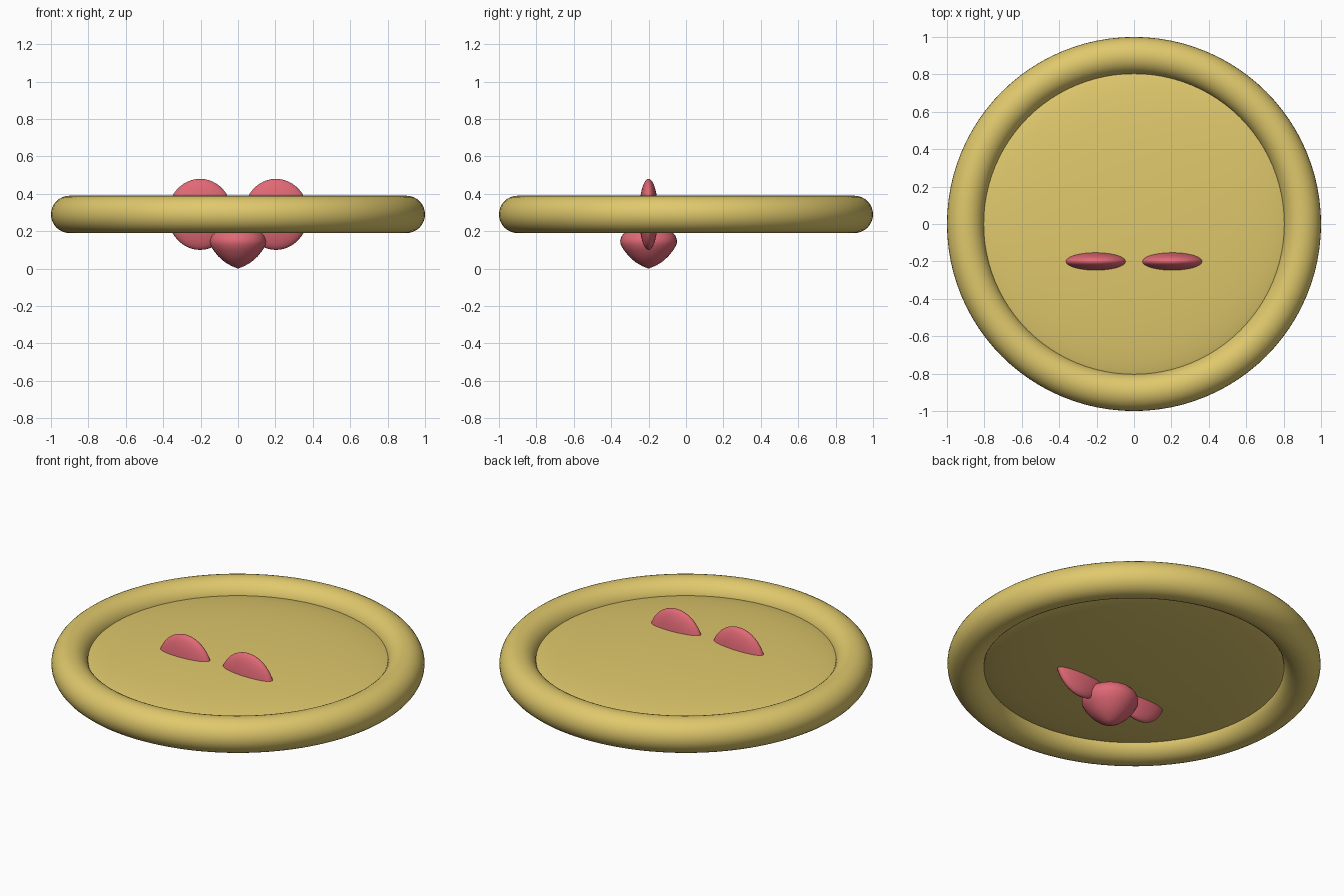
import bpy
import math

if "Cube" in bpy.data.objects:
    bpy.data.objects.remove(bpy.data.objects["Cube"], do_unlink=True)


def make_material(name, rgb):
    mat = bpy.data.materials.new(name)
    mat.use_nodes = True
    mat.diffuse_color = (*rgb, 1)
    mat.node_tree.nodes["Principled BSDF"].inputs["Base Color"].default_value = (*rgb, 1)
    return mat


yellow = make_material("warm yellow", (0.74, 0.58, 0.15))
pink = make_material("coral pink", (0.75, 0.14, 0.18))

MID = 0.29  # height of the ring's centre plane


def finish(obj, name, mat):
    obj.name = name
    obj.data.materials.append(mat)
    for poly in obj.data.polygons:
        poly.use_smooth = True
    return obj


def ellipsoid(name, loc, radii, mat):
    bpy.ops.mesh.primitive_uv_sphere_add(segments=48, ring_count=24, radius=1, location=loc)
    obj = bpy.context.object
    obj.scale = radii
    bpy.ops.object.transform_apply(location=False, rotation=False, scale=True)
    return finish(obj, name, mat)


def revolve(name, profile, loc, mat, sides=32):
    # Profile runs from the bottom pole to the top pole as (radius, height)
    rings = profile[1:-1]
    verts = [(0, 0, profile[0][1])]
    for r, z in rings:
        for i in range(sides):
            a = math.tau * i / sides
            verts.append((r * math.cos(a), r * math.sin(a), z))
    verts.append((0, 0, profile[-1][1]))
    top = len(verts) - 1
    last = top - sides
    faces = []
    for i in range(sides):
        j = (i + 1) % sides
        faces.append((0, 1 + j, 1 + i))
        faces.append((last + i, last + j, top))
        for k in range(len(rings) - 1):
            a = 1 + k * sides
            b = a + sides
            faces.append((a + i, a + j, b + j, b + i))
    mesh = bpy.data.meshes.new(name)
    mesh.from_pydata(verts, [], faces)
    obj = bpy.data.objects.new(name, mesh)
    obj.location = loc
    bpy.context.collection.objects.link(obj)
    return finish(obj, name, mat)


# Outer ring
bpy.ops.mesh.primitive_torus_add(major_radius=0.9, minor_radius=0.1, major_segments=96,
                                 minor_segments=32, location=(0, 0, MID))
finish(bpy.context.object, "outer_ring", yellow)

# Gently domed cushion filling the ring
ellipsoid("center_cushion", (0, 0, MID), (0.85, 0.85, 0.08), yellow)

# Pair of thin upright discs passing through the cushion
for side, x in (("left", 0.203), ("right", -0.203)):
    ellipsoid(side + "_upright_disc", (x, -0.2, MID), (0.173, 0.051, 0.19), pink)

# Rounded bulb with a pointed tip, hanging under the cushion
bulb = [(0, 0), (0.035, 0.014), (0.07, 0.034), (0.105, 0.065), (0.133, 0.1), (0.15, 0.13),
        (0.152, 0.15), (0.145, 0.173), (0.13, 0.192), (0.1, 0.21), (0.06, 0.22), (0, 0.224)]
revolve("pointed_bulb", bulb, (0, -0.2, 0), pink)
